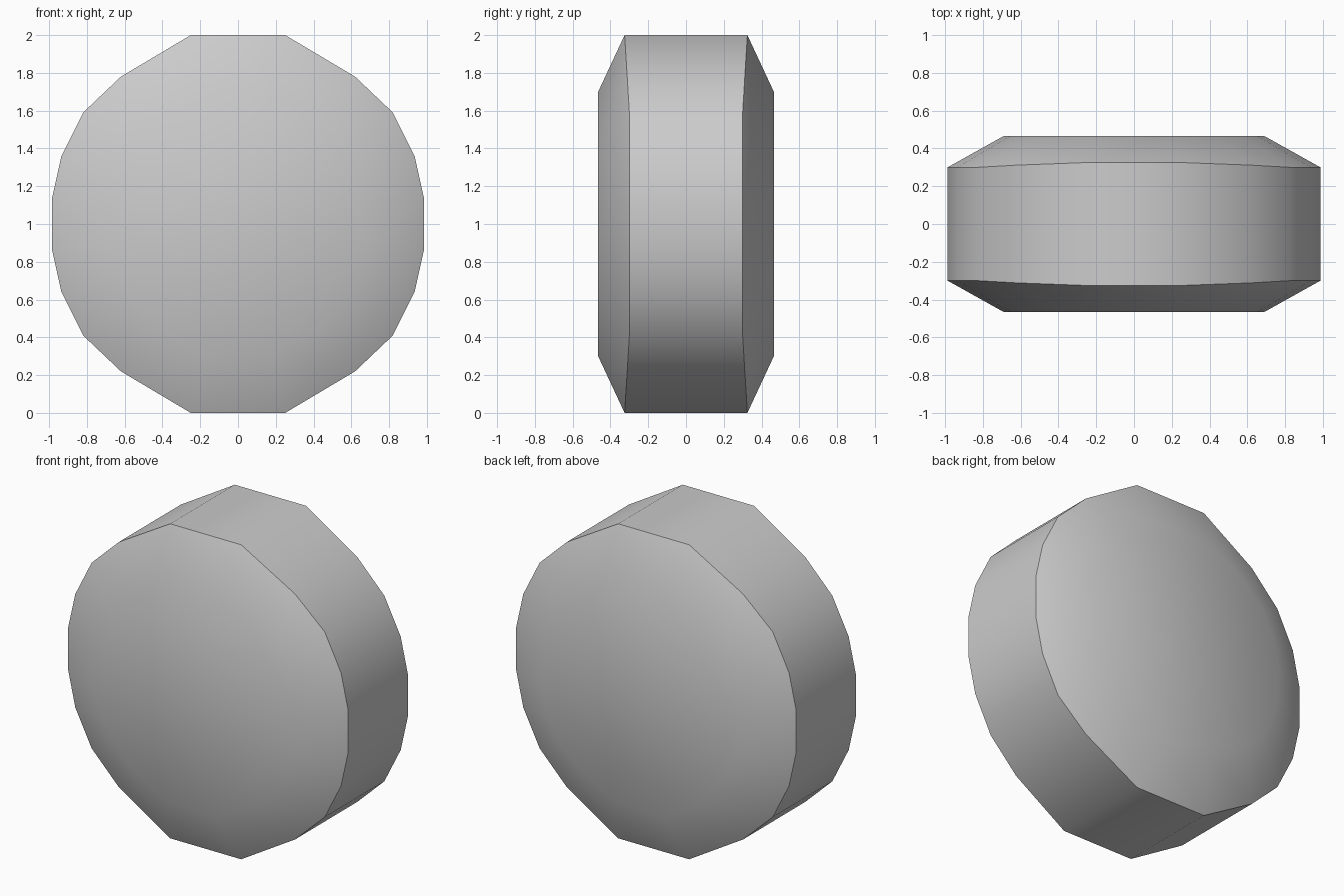
import bpy
import bmesh

cube = bpy.data.objects.get("Cube")
if cube:
    bpy.data.objects.remove(cube, do_unlink=True)

# Plain grey for the whole wheel
grey = bpy.data.materials.new("plain_grey")
grey.use_nodes = True
colour = (0.6, 0.6, 0.6, 1)
grey.diffuse_color = colour
grey.node_tree.nodes["Principled BSDF"].inputs["Base Color"].default_value = colour

# Quarter of the tread outline, mirrored into a full ring with flat top and bottom
quarter = [(0.985, 0.135), (0.935, 0.36), (0.82, 0.59), (0.62, 0.78), (0.25, 1.0)]
half = quarter + [(-x, z) for x, z in reversed(quarter)]
outline = half + [(-x, -z) for x, z in half]


def ring(bm, scale, y_side, y_top):
    """Loop of vertices; its depth eases from the sides to the flat top."""
    verts = []
    for x, z in outline:
        y = y_side + (y_top - y_side) * max(0, abs(z) - 0.6) / 0.4
        verts.append(bm.verts.new((x * scale, y, z * scale + 1)))
    return verts


# Wheel: flat front hub, sloped shoulder, tread, sloped shoulder, flat back hub
bm = bmesh.new()
rings = [
    ring(bm, 0.7, -0.465, -0.465),
    ring(bm, 1.0, -0.30, -0.325),
    ring(bm, 1.0, 0.30, 0.325),
    ring(bm, 0.7, 0.465, 0.465),
]
count = len(outline)
for a, b in zip(rings, rings[1:]):
    for i in range(count):
        j = (i + 1) % count
        bm.faces.new((a[i], a[j], b[j], b[i]))
bm.faces.new(rings[0])
bm.faces.new(rings[-1])
bmesh.ops.recalc_face_normals(bm, faces=bm.faces)

mesh = bpy.data.meshes.new("wheel")
bm.to_mesh(mesh)
bm.free()
mesh.materials.append(grey)
wheel = bpy.data.objects.new("wheel", mesh)
bpy.context.collection.objects.link(wheel)

# Soft shoulders and tread, crisp tread edges
bpy.context.view_layer.objects.active = wheel
wheel.select_set(True)
bpy.ops.object.shade_smooth_by_angle(angle=0.6)
